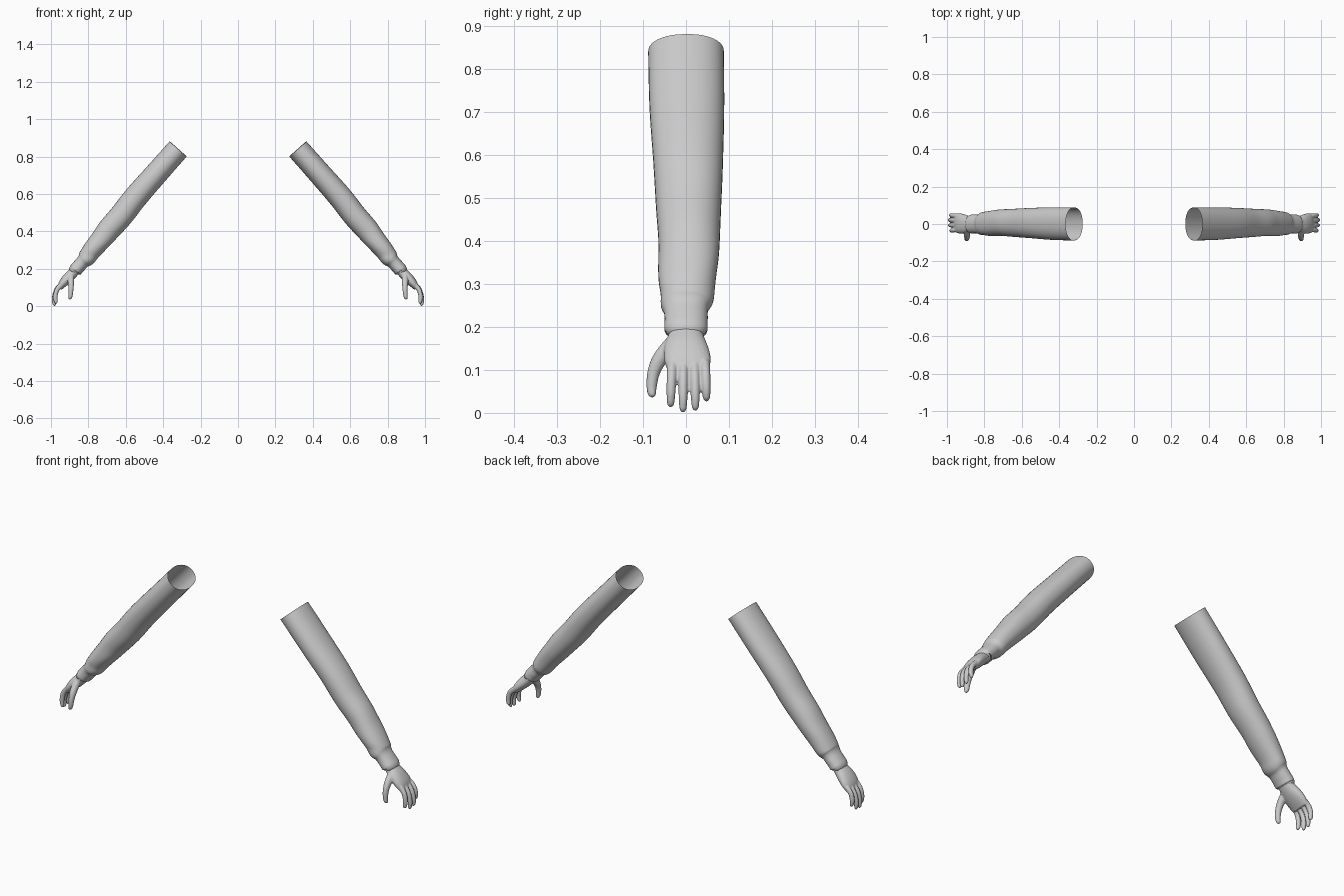
import bpy, bmesh, math
from mathutils import Vector

if "Cube" in bpy.data.objects:
    bpy.data.objects.remove(bpy.data.objects["Cube"], do_unlink=True)

grey = bpy.data.materials.new("plain grey")
grey.use_nodes = True
grey.diffuse_color = (0.6, 0.6, 0.6, 1)
grey.node_tree.nodes["Principled BSDF"].inputs["Base Color"].default_value = (0.6, 0.6, 0.6, 1)


def spline(rows, steps):
    """Smooth curve through rows of (x, y, z, thickness, width)."""
    rows = [Vector(r) for r in rows]
    out = []
    for i in range(len(rows) - 1):
        p0, p1, p2 = rows[max(i - 1, 0)], rows[i], rows[i + 1]
        p3 = rows[min(i + 2, len(rows) - 1)]
        for k in range(steps):
            t = k / steps
            out.append(p1 + (p2 - p0) * (t / 2)
                       + (p0 * 2 - p1 * 5 + p2 * 4 - p3) * (t * t / 2)
                       + (p1 * 3 - p0 - p2 * 3 + p3) * (t ** 3 / 2))
    return out + [rows[-1]]


def loft(bm, rows, sides, steps, closed=True, fold=None, power=1.0):
    """Skin elliptical rings along a path."""
    rows = spline(rows, steps)
    pts = [Vector(r[:3]) for r in rows]
    rings = []
    for i, r in enumerate(rows):
        tangent = (pts[min(i + 1, len(pts) - 1)] - pts[max(i - 1, 0)]).normalized()
        wide = Vector((0, 1, 0))
        wide = (wide - tangent * wide.dot(tangent)).normalized()
        thick = wide.cross(tangent)
        ring = []
        for k in range(sides):
            a = math.tau * k / sides
            c, s = math.cos(a), math.sin(a)
            c, s = (math.copysign(abs(v) ** power, v) for v in (c, s))
            f = 1 + (fold(i / (len(rows) - 1), a) if fold else 0)
            ring.append(bm.verts.new(pts[i] + thick * (c * r[3] * f) + wide * (s * r[4] * f)))
        rings.append(ring)
    for p, q in zip(rings, rings[1:]):
        for k in range(sides):
            n = (k + 1) % sides
            bm.faces.new((p[k], p[n], q[n], q[k]))
    if closed:
        bm.faces.new(rings[0])
        bm.faces.new(rings[-1])


def finish(bm, name, side):
    """Turn the mesh into a smooth object, flipped for the right arm."""
    for v in bm.verts:
        v.co.x *= side
    bmesh.ops.recalc_face_normals(bm, faces=bm.faces)
    for f in bm.faces:
        f.smooth = True
    mesh = bpy.data.meshes.new(name)
    bm.to_mesh(mesh)
    bm.free()
    mesh.materials.append(grey)
    ob = bpy.data.objects.new(name, mesh)
    bpy.context.collection.objects.link(ob)
    return ob


def creases(t, a):
    """Soft cloth folds, strongest around the elbow and forearm."""
    strength = 0.028 * math.exp(-((t - 0.55) / 0.2) ** 2)
    return strength * math.sin(34 * t + 2 * math.sin(a + 1)) * (0.6 + 0.4 * math.cos(2 * a + 5 * t))


sleeve = [
    (0.320, 0.000, 0.841, 0.061, 0.088),
    (0.434, 0.002, 0.712, 0.062, 0.087),
    (0.548, 0.005, 0.582, 0.064, 0.081),
    (0.625, 0.006, 0.483, 0.064, 0.076),
    (0.690, 0.007, 0.410, 0.062, 0.072),
    (0.738, 0.005, 0.350, 0.056, 0.069),
    (0.787, 0.003, 0.290, 0.050, 0.065),
    (0.811, 0.000, 0.257, 0.047, 0.059),
    (0.829, 0.000, 0.238, 0.037, 0.052),
    (0.850, 0.000, 0.215, 0.036, 0.050),
    (0.868, 0.000, 0.194, 0.036, 0.050),
    (0.871, 0.000, 0.190, 0.033, 0.046),
    (0.868, 0.000, 0.194, 0.026, 0.038),
]
palm = [
    (0.855, 0.000, 0.212, 0.025, 0.036),
    (0.880, 0.000, 0.180, 0.027, 0.041),
    (0.908, 0.000, 0.152, 0.028, 0.051),
    (0.936, 0.004, 0.122, 0.023, 0.054),
    (0.953, 0.006, 0.097, 0.014, 0.047),
]
thumb = [
    (0.893, -0.025, 0.170, 0.018, 0.018),
    (0.893, -0.058, 0.130, 0.017, 0.018),
    (0.893, -0.075, 0.095, 0.014, 0.015),
    (0.895, -0.080, 0.060, 0.012, 0.012),
    (0.899, -0.079, 0.042, 0.009, 0.009),
    (0.900, -0.079, 0.036, 0.003, 0.003),
]
# finger: knuckle y, tip y, tip height, tip x
fingers = [(-0.032, -0.036, 0.014, 0.976), (-0.006, -0.007, 0.002, 0.985),
           (0.020, 0.022, 0.006, 0.986), (0.044, 0.048, 0.028, 0.978)]

for side, label in ((1, "left"), (-1, "right")):
    # sleeve with gathered cuff, open at the shoulder
    bm = bmesh.new()
    loft(bm, sleeve, 40, 7, closed=False, fold=creases, power=0.92)
    finish(bm, label + "_sleeve", side)

    # hand: palm, thumb and fingers blended together
    bm = bmesh.new()
    loft(bm, palm, 24, 4, power=0.9)
    loft(bm, thumb, 14, 4)
    for y0, y1, z, x in fingers:
        top = Vector((0.946, y0, 0.116))
        tip = Vector((x, y1, z))
        bend = Vector((0.012, 0, 0.006))
        path = [top, top.lerp(tip, 0.35) + bend, top.lerp(tip, 0.7) + bend * 0.8,
                top.lerp(tip, 0.93), tip]
        radii = (0.013, 0.0125, 0.0115, 0.009, 0.003)
        loft(bm, [(*p, r, r * 0.92) for p, r in zip(path, radii)], 14, 4)
    hand = finish(bm, label + "_hand", side)
    remesh = hand.modifiers.new("blend", "REMESH")
    remesh.mode = "VOXEL"
    remesh.voxel_size = 0.003
    remesh.use_smooth_shade = True
    relax = hand.modifiers.new("relax", "SMOOTH")
    relax.factor = 0.5
    relax.iterations = 4
